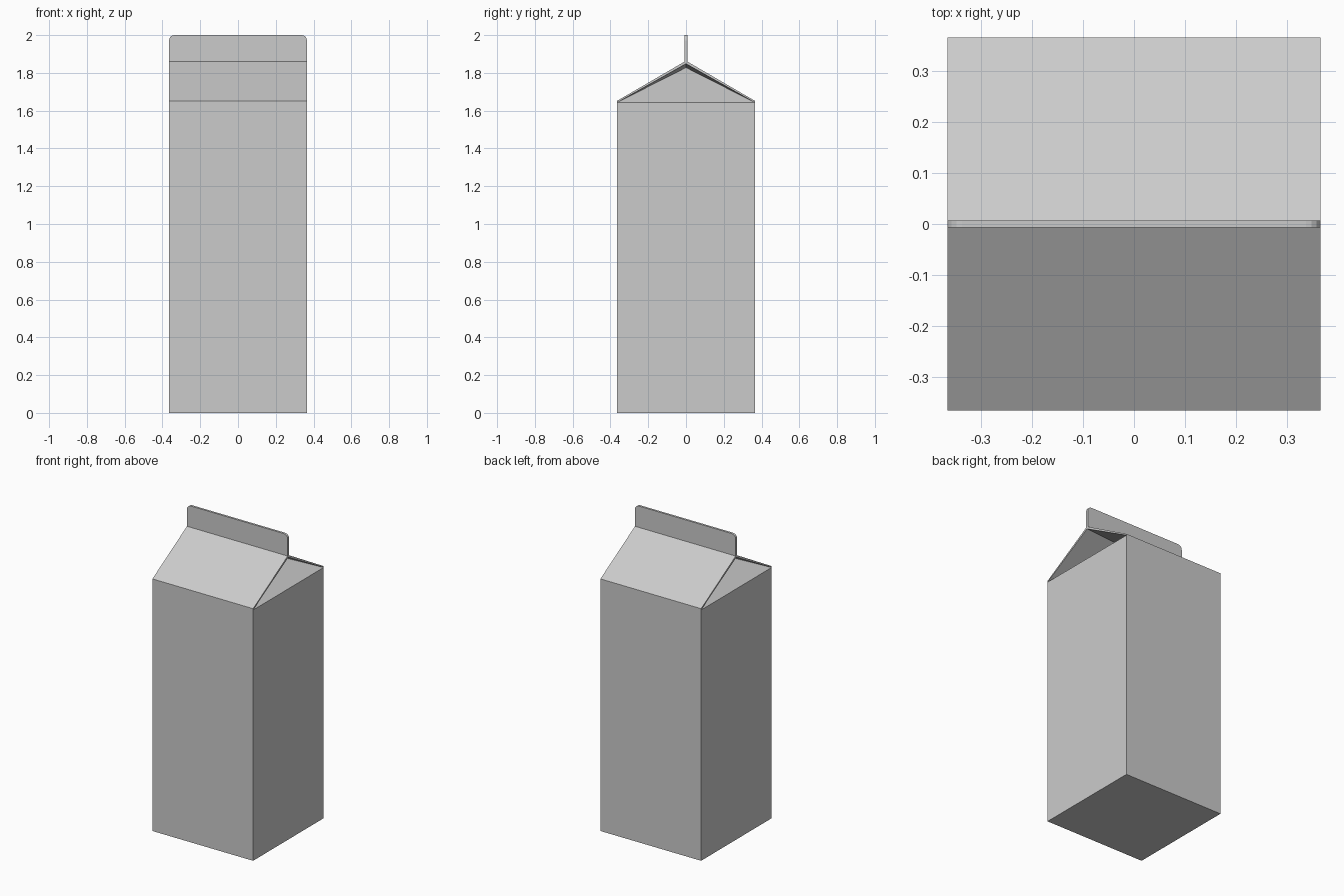
import bpy, bmesh, math

if "Cube" in bpy.data.objects:
    bpy.data.objects.remove(bpy.data.objects["Cube"])

W = 0.365        # half width of the carton
WALL = 1.643     # top of the side walls
EAVE = 1.652     # outer edge of the roof
RIDGE = 1.86     # roof meets the fin
TOP = 2.0
T = 0.007        # half thickness of the fin
INSET = 0.30     # how far the gable ends fold inward


def make_object(name, polygons):
    """Weld a list of polygons (lists of points) into one mesh object."""
    bm = bmesh.new()
    for pts in polygons:
        bm.faces.new([bm.verts.new(p) for p in pts])
    bmesh.ops.remove_doubles(bm, verts=bm.verts, dist=1e-5)
    bmesh.ops.recalc_face_normals(bm, faces=bm.faces)
    mesh = bpy.data.meshes.new(name)
    bm.to_mesh(mesh)
    bm.free()
    obj = bpy.data.objects.new(name, mesh)
    bpy.context.collection.objects.link(obj)
    return obj


# Carton body with roof panels and folded-in gable ends
faces = [[(-W, -W, 0), (W, -W, 0), (W, W, 0), (-W, W, 0)]]
for s in (-1, 1):
    # front / back wall, eave strip and sloping roof panel
    profile = [(s * W, 0), (s * W, WALL), (s * W, EAVE), (s * T, RIDGE)]
    for (y0, z0), (y1, z1) in zip(profile, profile[1:]):
        faces.append([(-W, y0, z0), (W, y0, z0), (W, y1, z1), (-W, y1, z1)])
    # side wall and inward gable triangle
    x = s * W
    apex = (s * (W - INSET), 0, 1.828)
    inner_ridge = (x, 0, 1.848)
    faces.append([(x, -W, 0), (x, W, 0), (x, W, WALL), (x, -W, WALL)])
    faces.append([(x, -W, WALL), (x, W, WALL), apex])
    for t in (-1, 1):
        corner = (x, t * W, WALL)
        # folded flap under the roof, and the thin roof edge
        faces.append([corner, inner_ridge, apex])
        faces.append([corner, (x, t * W, EAVE), (x, t * T, RIDGE), inner_ridge])
    # small closing triangle under the fin
    faces.append([(x, -T, RIDGE), (x, T, RIDGE), inner_ridge])
make_object("carton_body", faces)

# Sealed top fin with rounded upper corners
R = 0.028
outline = [(-W, RIDGE), (W, RIDGE)]
for cx, start in ((W - R, 0), (-W + R, 90)):
    for i in range(5):
        a = math.radians(start + 22.5 * i)
        outline.append((cx + R * math.cos(a), TOP - R + R * math.sin(a)))
fin = [[(x, y, z) for x, z in outline] for y in (-T, T)]
for (x0, z0), (x1, z1) in zip(outline, outline[1:] + outline[:1]):
    fin.append([(x0, -T, z0), (x1, -T, z1), (x1, T, z1), (x0, T, z0)])
make_object("top_fin", fin)
